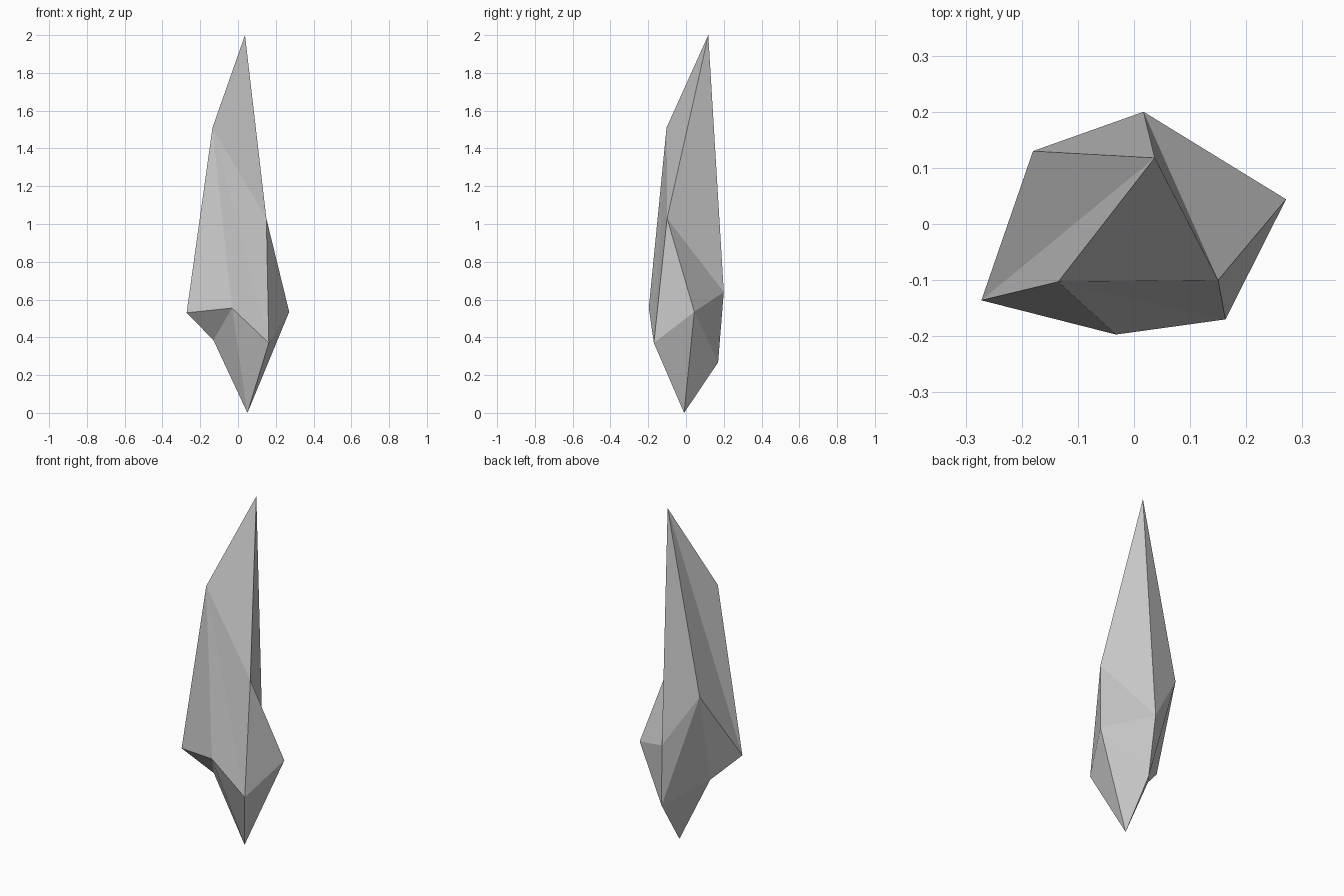
import bpy, bmesh

if "Cube" in bpy.data.objects:
    bpy.data.objects.remove(bpy.data.objects["Cube"])

# Crystal shard: a stretched icosahedron (tip, two staggered rings of five, base point)
tip = (0.037, 0.118, 2.0)
base = (0.05, -0.01, 0.0)
upper_ring = [(-0.272, -0.136, 0.53), (-0.135, -0.103, 1.51), (0.15, -0.10, 1.03),
              (0.017, 0.20, 0.64), (-0.18, 0.13, 0.95)]
lower_ring = [(-0.032, -0.197, 0.555), (0.163, -0.17, 0.37), (0.271, 0.044, 0.535),
              (0.04, 0.17, 0.268), (-0.13, -0.039, 0.385)]

bm = bmesh.new()
top, bottom = bm.verts.new(tip), bm.verts.new(base)
up = [bm.verts.new(p) for p in upper_ring]
low = [bm.verts.new(p) for p in lower_ring]

# Cap facets and the zigzag band between the rings
for i in range(5):
    j = (i + 1) % 5
    bm.faces.new((top, up[i], up[j]))
    bm.faces.new((up[i], low[i], up[j]))
    bm.faces.new((up[j], low[i], low[j]))
    bm.faces.new((bottom, low[j], low[i]))
bmesh.ops.recalc_face_normals(bm, faces=bm.faces)

mesh = bpy.data.meshes.new("crystal_shard")
bm.to_mesh(mesh)
bm.free()
shard = bpy.data.objects.new("crystal_shard", mesh)
bpy.context.collection.objects.link(shard)
